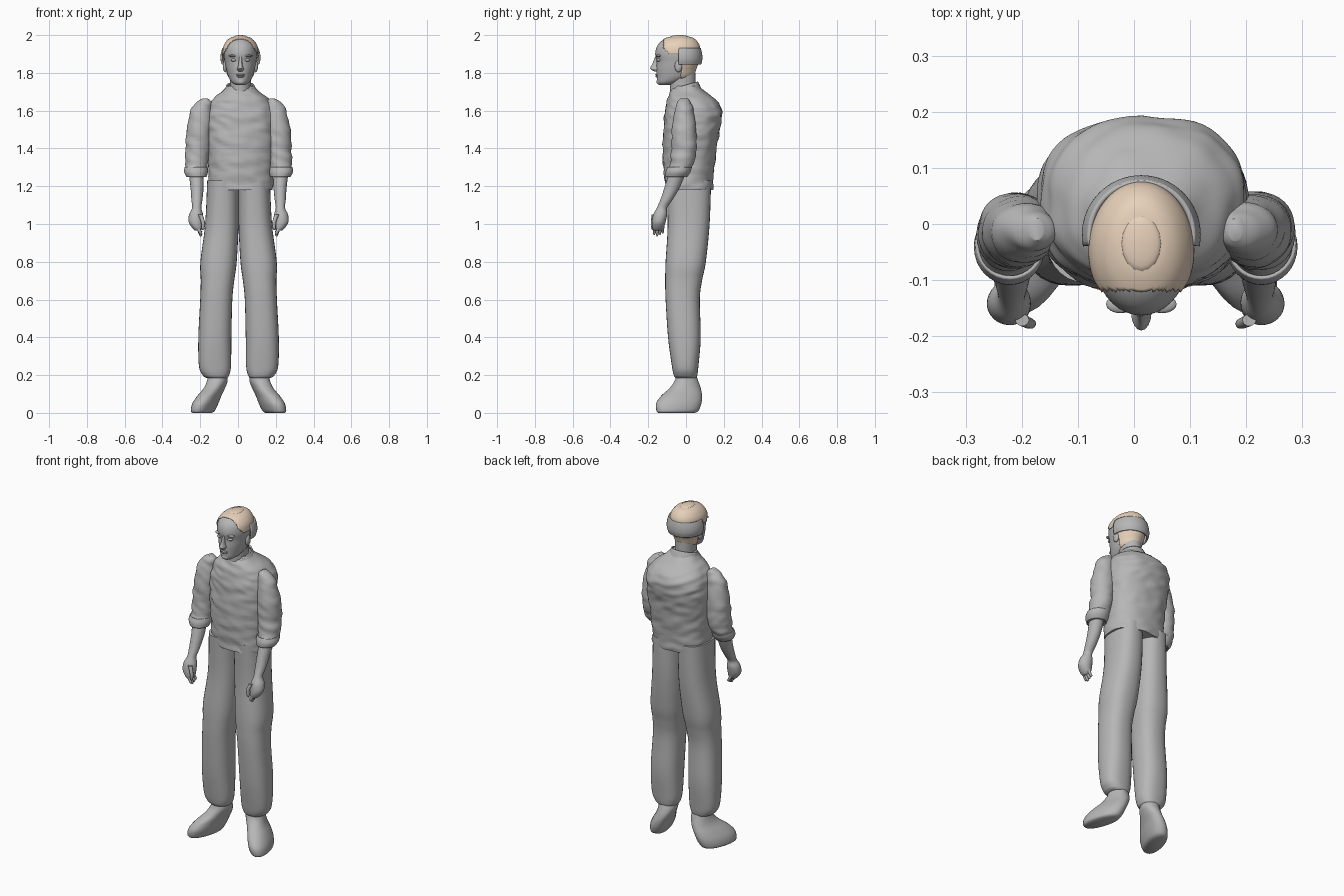
import bpy, bmesh, math
from mathutils import Vector, noise

cube = bpy.data.objects.get("Cube")
if cube:
    bpy.data.objects.remove(cube, do_unlink=True)


def material(name, color):
    mat = bpy.data.materials.new(name)
    mat.use_nodes = True
    mat.diffuse_color = color
    mat.node_tree.nodes["Principled BSDF"].inputs["Base Color"].default_value = color
    return mat


GREY = material("plain_grey", (0.47, 0.47, 0.47, 1))
HAIR = material("pale_peach_hair", (0.88, 0.70, 0.54, 1))
BODY_X, HEAD_X = 0.003, 0.013


def finish(bm, name, mat):
    bmesh.ops.recalc_face_normals(bm, faces=bm.faces)
    mesh = bpy.data.meshes.new(name)
    bm.to_mesh(mesh)
    bm.free()
    mesh.materials.append(mat)
    obj = bpy.data.objects.new(name, mesh)
    bpy.context.collection.objects.link(obj)
    bpy.ops.object.select_all(action="DESELECT")
    obj.select_set(True)
    bpy.context.view_layer.objects.active = obj
    bpy.ops.object.shade_smooth_by_angle(angle=math.radians(50))
    return obj


def spline(rows, steps):
    """Smooth interpolation through rows of numbers."""
    out = []
    for i in range(len(rows) - 1):
        a, b, c, d = (rows[max(0, min(len(rows) - 1, i + k))] for k in (-1, 0, 1, 2))
        for j in range(steps):
            t = j / steps
            out.append([q + t / 2 * (r - p + t * (2 * p - 5 * q + 4 * r - s + t * (3 * (q - r) + s - p)))
                        for p, q, r, s in zip(a, b, c, d)])
    return out + [rows[-1]]


def loft(name, rows, side=1, cx=BODY_X, mat=GREY, segs=32, steps=4, power=2.0,
         yaw=0, tilt=0, wrinkle=0, keep=None, shell=0):
    """Skin rounded rings; each row is height, x from, x to, y from, y to."""
    bm = bmesh.new()
    rings = []
    for z, x0, x1, y0, y1 in spline(rows, steps):
        mid = Vector((cx + side * (x0 + x1) / 2, (y0 + y1) / 2, z))
        ring = []
        for k in range(segs):
            a = math.tau * k / segs
            c, s = math.cos(a), math.sin(a)
            px = math.copysign(abs(c) ** (2 / power), c) * (x1 - x0) / 2
            py = math.copysign(abs(s) ** (2 / power), s) * (y1 - y0) / 2
            turn = yaw * side
            off = Vector((px * math.cos(turn) - py * math.sin(turn),
                          px * math.sin(turn) + py * math.cos(turn), 0))
            p = mid + off
            p.z += tilt * p.y
            if wrinkle:
                bump = noise.noise(Vector((p.x * 14, p.y * 14, p.z * 32 + p.x * 8)))
                p += off.normalized() * bump * wrinkle
            ring.append(bm.verts.new(p))
        rings.append(ring)
    for low, high in zip(rings, rings[1:]):
        for k in range(segs):
            n = (k + 1) % segs
            bm.faces.new((low[k], low[n], high[n], high[k]))
    if keep:
        drop = [f for f in bm.faces if not keep(f.calc_center_median())]
        bmesh.ops.delete(bm, geom=drop, context="FACES")
    elif not shell:
        bm.faces.new(rings[0])
        bm.faces.new(rings[-1])
    obj = finish(bm, name, mat)
    if shell:
        mod = obj.modifiers.new("thickness", "SOLIDIFY")
        mod.thickness, mod.offset = shell, 0
    return obj


def ball(name, place, size, mat=GREY):
    bm = bmesh.new()
    bmesh.ops.create_uvsphere(bm, u_segments=16, v_segments=10, radius=1)
    bmesh.ops.scale(bm, vec=size, verts=bm.verts)
    bmesh.ops.translate(bm, vec=place, verts=bm.verts)
    return finish(bm, name, mat)


def even(rows, grow=0):
    """Rows with a half width become symmetric loft rows."""
    return [(z, -h - grow, h + grow, a - grow, b + grow) for z, h, a, b in rows]


# Shirt body, collar and neck
loft("shirt_body", even([
    (1.18, .17, -.112, .14), (1.3, .173, -.12, .15), (1.45, .185, -.122, .17),
    (1.55, .188, -.118, .188), (1.61, .18, -.11, .187), (1.66, .15, -.098, .155),
    (1.7, .1, -.082, .105), (1.73, .07, -.065, .065)]),
    cx=.015, segs=72, steps=9, power=2.3, wrinkle=.008)
loft("neck", even([(1.66, .06, -.085, .05), (1.72, .055, -.085, .05), (1.8, .058, -.09, .05)]), cx=HEAD_X)
loft("collar", even([(1.67, .088, -.085, .085), (1.71, .08, -.08, .07), (1.735, .07, -.075, .06)]),
     cx=HEAD_X, tilt=.3, shell=.008)

# Limbs, mirrored
for label, s in (("left", 1), ("right", -1)):
    loft(label + "_trouser_leg", [
        (.185, .06, .17, -.055, .055), (.2, .05, .19, -.065, .06), (.25, .04, .21, -.075, .066),
        (.4, .038, .213, -.095, .078), (.6, .033, .203, -.108, .073), (.7, .023, .2, -.11, .085),
        (.8, .01, .202, -.108, .105), (1.0, 0, .177, -.097, .125), (1.23, 0, .166, -.105, .133)],
        side=s, power=2.4, steps=6)
    loft(label + "_shoe", [
        (0, .15, .235, -.15, .05), (.012, .135, .243, -.16, .07), (.05, .117, .235, -.162, .085),
        (.09, .1, .21, -.135, .088), (.13, .077, .18, -.09, .08), (.17, .06, .165, -.06, .065),
        (.21, .065, .16, -.05, .05)], side=s, yaw=.3, power=2.2)
    loft(label + "_sleeve", [
        (1.665, .165, .19, -.03, .01), (1.645, .145, .222, -.045, .025), (1.6, .14, .252, -.06, .04),
        (1.5, .143, .275, -.075, .053), (1.4, .15, .281, -.077, .055), (1.32, .163, .283, -.085, .042),
        (1.275, .17, .28, -.1, .015), (1.25, .178, .265, -.098, 0)],
        side=s, steps=6, segs=40, wrinkle=.007)
    loft(label + "_cuff", [
        (1.3, .165, .283, -.095, .028), (1.275, .165, .285, -.105, .02), (1.25, .172, .272, -.105, .003)],
        side=s, shell=.006)
    loft(label + "_forearm_and_hand", [
        (1.3, .185, .268, -.08, .01), (1.2, .185, .255, -.112, -.03), (1.13, .191, .25, -.135, -.07),
        (1.085, .197, .246, -.155, -.1), (1.05, .188, .262, -.173, -.1), (1.01, .187, .264, -.18, -.108),
        (.98, .19, .246, -.178, -.118), (.965, .2, .23, -.17, -.13)], side=s)
    for i in range(4):
        y = -.168 + i * .015
        tip = .935 + abs(i - 1) * .007
        loft(f"{label}_finger_{i + 1}", [
            (1.0, .21, .232, y - .009, y + .009), (.97, .2, .22, y - .008, y + .008),
            (tip + .01, .192, .21, y - .007, y + .007), (tip, .197, .205, y - .003, y + .003)],
            side=s, segs=10, steps=3)
    loft(label + "_thumb", [
        (1.05, .19, .215, -.182, -.16), (1.01, .178, .199, -.187, -.168),
        (.98, .18, .197, -.185, -.168), (.968, .186, .192, -.18, -.173)], side=s, segs=10)

# Head
SKULL = [(1.735, .022, -.14, -.085), (1.75, .046, -.152, -.03), (1.78, .064, -.155, .03),
         (1.82, .075, -.157, .048), (1.86, .083, -.156, .062), (1.9, .088, -.163, .068),
         (1.94, .084, -.154, .067), (1.97, .066, -.128, .05), (1.987, .042, -.092, .025),
         (1.993, .012, -.055, -.015)]
loft("head", even(SKULL), cx=HEAD_X, segs=40, steps=5)


def hairline(p):
    if p.z > 1.9:
        return p.y > -.118 + max(0, 1.93 - p.z)
    return p.y > -.025 and p.z > 1.755


def around_back(p):
    return p.y > -.04


# Hair cap and the padded band wrapping the back of the head
loft("hair", even(SKULL[1:], .005), cx=HEAD_X, mat=HAIR, segs=80, steps=8, keep=hairline, shell=.003)
ball("hair_crown", (HEAD_X, -.035, 1.99), (.036, .05, .01), HAIR)
loft("head_band", even([(1.845, .094, -.115, .075), (1.87, .101, -.12, .082),
                        (1.9, .1, -.12, .081), (1.93, .091, -.112, .074)]),
     cx=HEAD_X, segs=64, keep=around_back, shell=.009)

# Face
loft("nose", even([(1.807, .01, -.168, -.14), (1.82, .018, -.187, -.13), (1.828, .015, -.189, -.13),
                   (1.85, .01, -.177, -.13), (1.885, .009, -.164, -.13)]), cx=HEAD_X, segs=16)
ball("upper_lip", (HEAD_X, -.152, 1.79), (.024, .012, .005))
ball("lower_lip", (HEAD_X, -.15, 1.781), (.02, .012, .006))
ball("chin", (HEAD_X, -.138, 1.753), (.024, .018, .016))
for label, s in (("left", 1), ("right", -1)):
    ball(label + "_eye", (HEAD_X + s * .035, -.143, 1.868), (.016, .013, .008))
    ball(label + "_brow", (HEAD_X + s * .037, -.143, 1.89), (.026, .016, .007))
    ball(label + "_ear", (HEAD_X + s * .081, -.04, 1.835), (.012, .02, .032))
